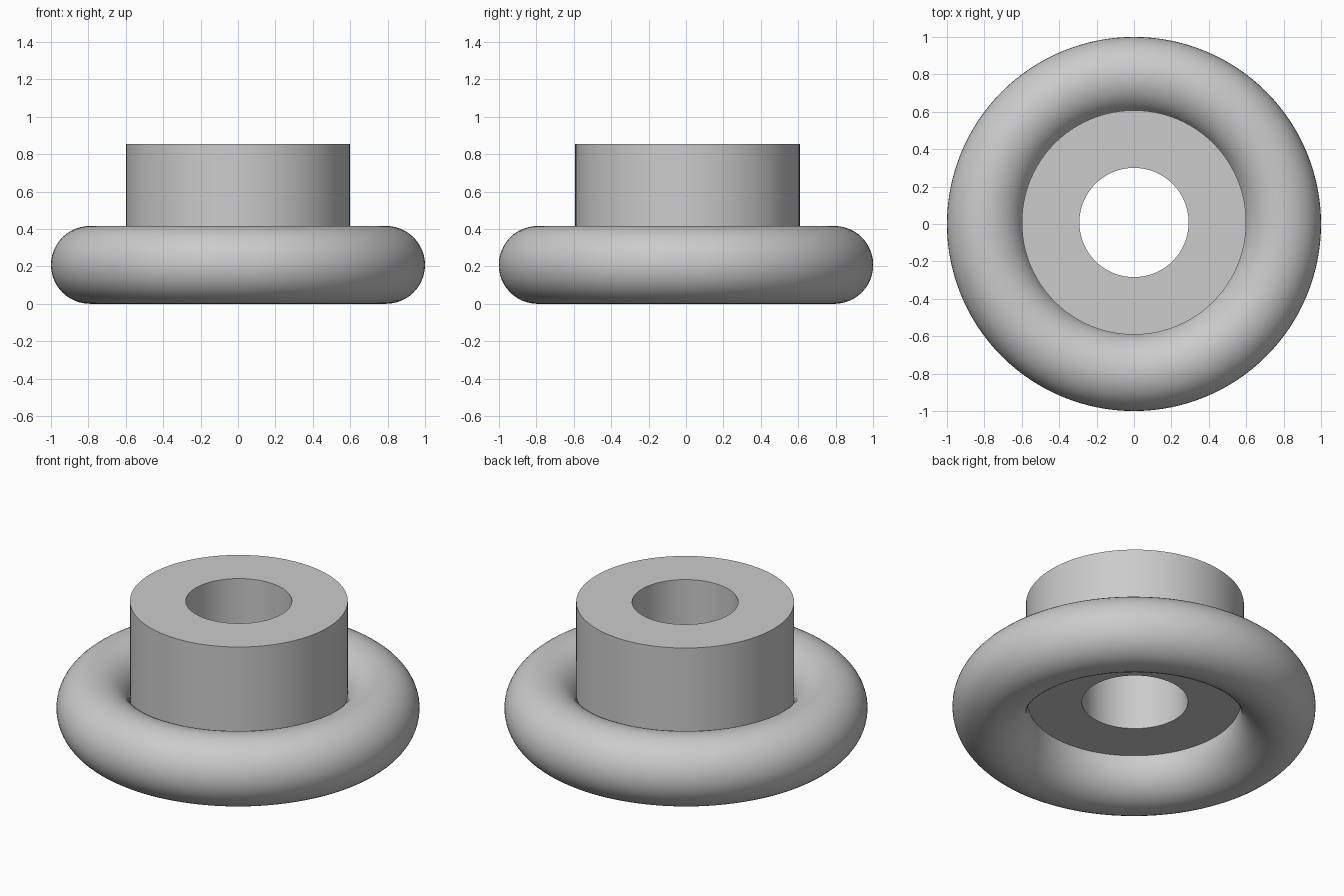
import bpy
import bmesh
import math

cube = bpy.data.objects.get("Cube")
if cube:
    bpy.data.objects.remove(cube, do_unlink=True)

grey = bpy.data.materials.new("light_grey")
grey.use_nodes = True
colour = (0.6, 0.6, 0.6, 1)
grey.diffuse_color = colour
grey.node_tree.nodes["Principled BSDF"].inputs["Base Color"].default_value = colour


def finish(obj, name):
    obj.name = obj.data.name = name
    obj.data.materials.clear()
    obj.data.materials.append(grey)
    bpy.ops.object.select_all(action="DESELECT")
    obj.select_set(True)
    bpy.context.view_layer.objects.active = obj
    bpy.ops.object.shade_smooth_by_angle(angle=math.radians(30))


def hollow_cylinder(name, inner, outer, bottom, top, sides, offset_y):
    """Closed tube swept from a rectangular cross-section."""
    bm = bmesh.new()
    corners = [(inner, bottom), (outer, bottom), (outer, top), (inner, top)]
    rings = []
    for i in range(sides):
        a = math.tau * i / sides
        rings.append([bm.verts.new((r * math.cos(a), r * math.sin(a), z))
                      for r, z in corners])
    for i in range(sides):
        this, following = rings[i], rings[(i + 1) % sides]
        for j in range(4):
            k = (j + 1) % 4
            bm.faces.new((this[j], following[j], following[k], this[k]))
    bmesh.ops.recalc_face_normals(bm, faces=bm.faces)
    mesh = bpy.data.meshes.new(name)
    bm.to_mesh(mesh)
    bm.free()
    obj = bpy.data.objects.new(name, mesh)
    obj.location.y = offset_y
    bpy.context.collection.objects.link(obj)
    finish(obj, name)


# Rounded base ring
tube = 0.208
bpy.ops.mesh.primitive_torus_add(major_radius=1 - tube, minor_radius=tube,
                                 major_segments=128, minor_segments=48,
                                 location=(0, 0, tube))
finish(bpy.context.object, "base_ring")

# Hollow collar seated in the ring, its underside halfway up the ring
hollow_cylinder("collar", 0.292, 0.6, 0.232, 0.855, 96, 0.008)
